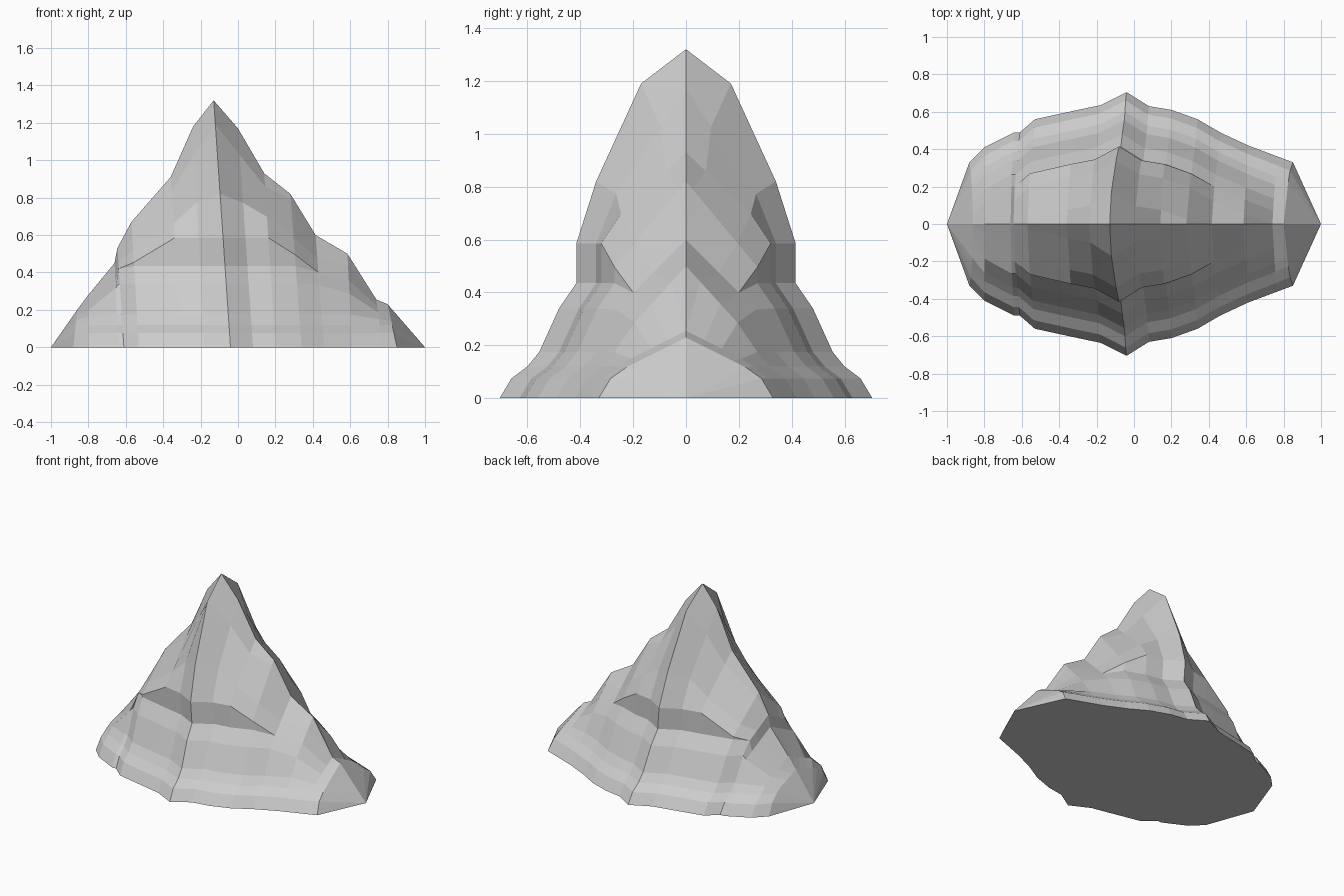
import bpy, bmesh

if "Cube" in bpy.data.objects:
    bpy.data.objects.remove(bpy.data.objects["Cube"])

# Shared side profile (y, z) of the central rib, base to summit
PROFILE = [(.705, 0), (.66, .075), (.60, .12), (.555, .175), (.48, .34), (.415, .435),
           (.415, .585), (.34, .82), (.17, 1.19)]

# Ribs from left to right: spine x, spine z, base x, base y, roof slope near the spine
RIBS = [
    (-.86, .20, -.88, .33, .30), (-.80, .28, -.80, .41, .45), (-.66, .45, -.64, .49, .50),
    (-.645, .53, -.61, .49, .55), (-.57, .67, -.53, .56, .80), (-.36, .91, -.30, .61, 1.0),
    (-.24, 1.18, -.18, .635, 1.5), (-.13, 1.32, -.04, .705, .76), (0, 1.17, .08, .63, 1.5),
    (.14, .93, .20, .61, .95), (.28, .82, .34, .56, 1.2), (.415, .60, .46, .49, 1.0),
    (.585, .50, .61, .42, 1.1), (.74, .255, .77, .36, .5), (.80, .23, .85, .33, .5),
]


def rib_points(sx, sz, bx, by, slope):
    """Half section: the profile moved inward and cut by the sloping roof."""
    inset = PROFILE[0][0] - by
    pts = []
    for y, z in PROFILE:
        y = max(y - inset, 0)
        if z > 0:
            z = max(min(z, sz - slope * y), .004)
        pts.append((bx + (sx - bx) * z / sz, y, z))
    return pts + [(sx, 0, sz)]


# Mountain: ribs skinned together on both sides
n = len(PROFILE) + 1
sections = [[(-1, 0, 0)] * n] + [rib_points(*r) for r in RIBS] + [[(1, 0, 0)] * n]
bm = bmesh.new()
sides = {}
for s in (1, -1):
    sides[s] = [[bm.verts.new((x, s * y, z)) for x, y, z in sec] for sec in sections]
    for a, b in zip(sides[s], sides[s][1:]):
        for j in range(n - 1):
            bm.faces.new((a[j], b[j], b[j + 1], a[j + 1]))

# Flat underside
outline = [sec[0] for sec in sides[1]] + [sec[0] for sec in reversed(sides[-1])]
bm.faces.new(outline)
bmesh.ops.remove_doubles(bm, verts=bm.verts, dist=.0005)
bmesh.ops.recalc_face_normals(bm, faces=bm.faces)

mesh = bpy.data.meshes.new("mountain")
bm.to_mesh(mesh)
bm.free()
mountain = bpy.data.objects.new("mountain", mesh)
bpy.context.collection.objects.link(mountain)
